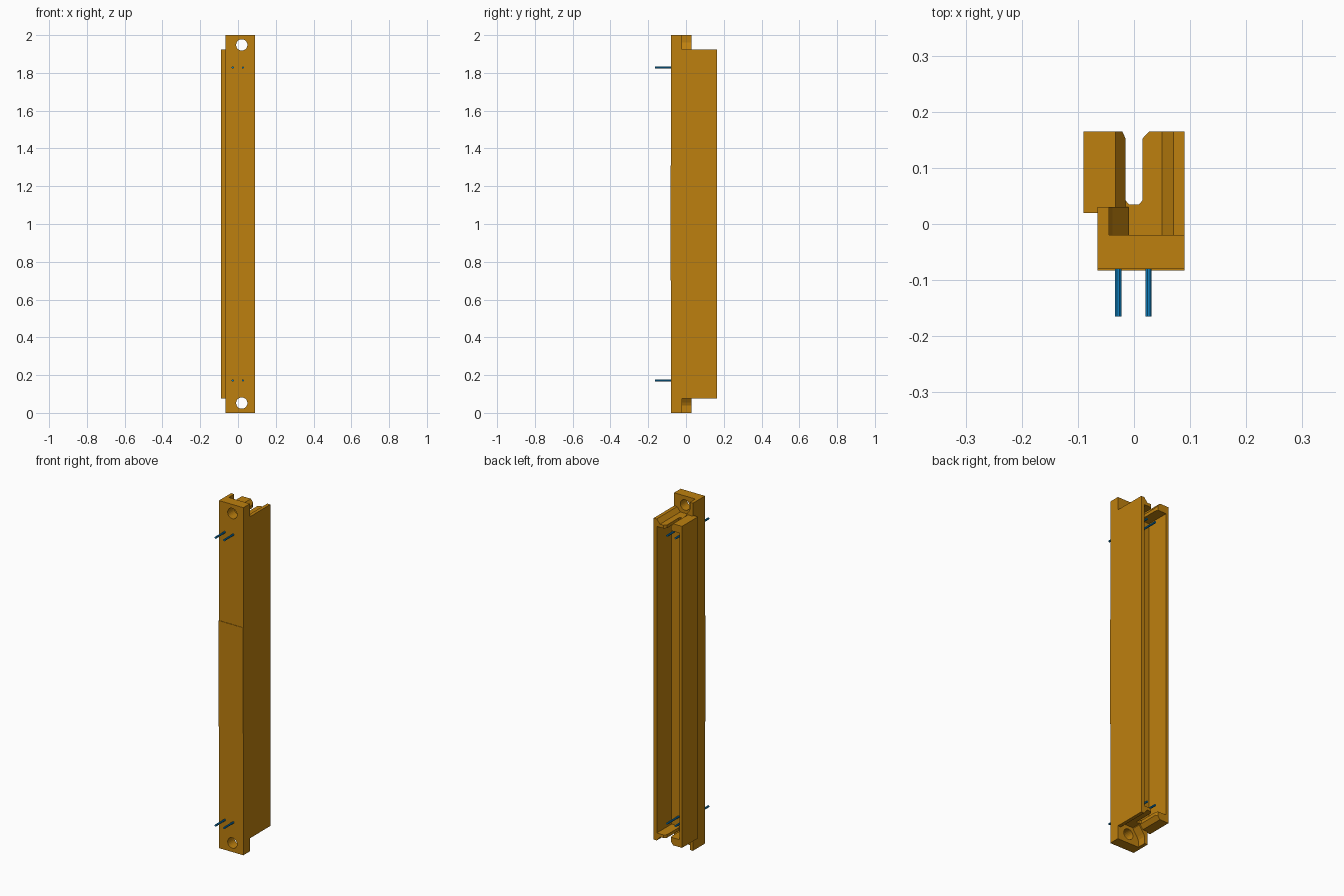
import bpy, bmesh, math
from mathutils import Vector

cube = bpy.data.objects.get("Cube")
if cube:
    bpy.data.objects.remove(cube, do_unlink=True)


def material(name, rgb):
    m = bpy.data.materials.new(name)
    m.use_nodes = True
    m.diffuse_color = (*rgb, 1)
    m.node_tree.nodes["Principled BSDF"].inputs["Base Color"].default_value = (*rgb, 1)
    return m


ORANGE = material("amber plastic", (0.515, 0.216, 0.0045))
BLUE = material("blue pin", (0.0056, 0.216, 0.515))


def prism(name, pts, axis, a, b, mat=ORANGE):
    """Extrude a 2D outline from a to b: xy outline along z, or xz outline along y."""
    place = (lambda p, t: (p[0], p[1], t)) if axis == "z" else (lambda p, t: (p[0], t, p[1]))
    bm = bmesh.new()
    face = bm.faces.new([bm.verts.new(place(p, a)) for p in pts])
    ext = bmesh.ops.extrude_face_region(bm, geom=[face])
    shift = Vector(place((0, 0), b - a))
    bmesh.ops.translate(bm, vec=shift,
                        verts=[g for g in ext["geom"] if isinstance(g, bmesh.types.BMVert)])
    bmesh.ops.recalc_face_normals(bm, faces=bm.faces)
    me = bpy.data.meshes.new(name)
    bm.to_mesh(me)
    bm.free()
    me.materials.append(mat)
    ob = bpy.data.objects.new(name, me)
    bpy.context.collection.objects.link(ob)
    return ob


def rect(u0, u1, v0, v1):
    return [(u0, v0), (u1, v0), (u1, v1), (u0, v1)]


def circle(u, v, r, n):
    return [(u + r * math.cos(2 * math.pi * (i + 0.5) / n),
             v + r * math.sin(2 * math.pi * (i + 0.5) / n)) for i in range(n)]


def cut(ob, cutter):
    cutter.hide_render = True
    mod = ob.modifiers.new("cut", "BOOLEAN")
    mod.operation = "DIFFERENCE"
    mod.solver = "EXACT"
    mod.object = cutter
    bpy.context.view_layer.objects.active = ob
    bpy.ops.object.modifier_apply(modifier=mod.name)
    bpy.data.objects.remove(cutter, do_unlink=True)


def flip(pts):
    """Mirror an xz outline to the bottom end."""
    return [(x, 2 - z) for x, z in pts]


# base plate with the screw ears
plate = prism("base_plate", rect(-0.065, 0.09, -0.08, -0.02), "z", 0, 2)

# shroud around the contacts, overhanging on one side
shroud = prism("shroud", [(-0.065, -0.02), (0.09, -0.02), (0.09, 0.165), (-0.09, 0.165),
                          (-0.09, 0.02), (-0.065, 0.02)], "z", 0.075, 1.925)
cut(shroud, prism("cavity_cutter", rect(-0.075, 0.07, 0.03, 0.3), "z", 0.118, 1.882))

# keying slot with chamfered mouth through both end walls
cut(shroud, prism("slot_cutter", [(-0.015, 0.042), (-0.009, 0.035), (0.009, 0.035),
                                  (0.015, 0.042), (0.015, 0.152), (0.0405, 0.18),
                                  (-0.0275, 0.18), (-0.015, 0.152)], "z", -0.1, 2.1))

# outlines at the top end: screw clearance, ear wall, screw hole
recess = [(0.0787, 1.935), (0.05, 1.9), (-0.015, 1.9), (-0.0402, 1.935)]
ear_wall = [(-0.065, 1.89), (-0.01, 1.89), (-0.01, 1.905), (-0.038, 1.945),
            (-0.045, 1.96), (-0.045, 2.0), (-0.065, 2.0)]
hole = circle(0.02, 1.948, 0.03, 24)

for end, side in (("top", lambda p: p), ("bottom", flip)):
    cut(shroud, prism("recess_cutter", side(recess), "y", -0.1, 0.3))
    cut(plate, prism("hole_cutter", side(hole), "y", -0.2, 0.1))
    prism(end + "_ear_wall", side(ear_wall), "y", -0.02, 0.03)

    # contact pins passing through the base
    z = side([(0, 1.828)])[0][1]
    for label, x in (("right", -0.028), ("left", 0.026)):
        prism(f"{end}_{label}_pin", circle(x, z, 0.006, 8), "y", -0.165, 0.135, BLUE)

# slightly raised pad in the middle of the front
prism("front_pad", rect(-0.065, 0.09, -0.0825, -0.08), "z", 0.7, 1.31)
